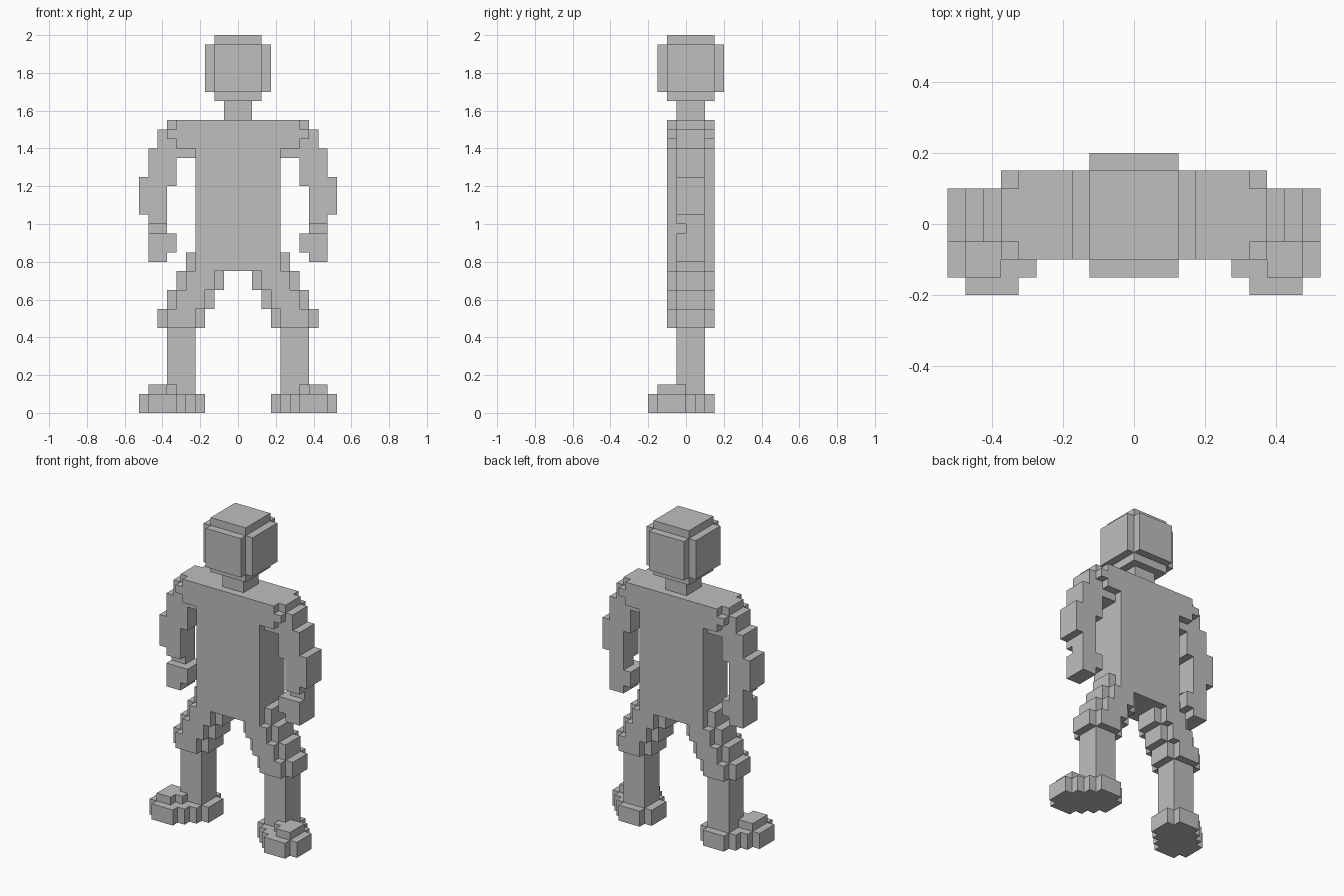
import bpy
import bmesh
from itertools import product
from mathutils import Vector

CELL = 0.05

cube = bpy.data.objects.get("Cube")
if cube:
    bpy.data.objects.remove(cube, do_unlink=True)

grey = bpy.data.materials.new("plain grey")
grey.use_nodes = True
COLOUR = (0.52, 0.52, 0.52, 1)
grey.diffuse_color = COLOUR
grey.node_tree.nodes["Principled BSDF"].inputs["Base Color"].default_value = COLOUR


def block(xs, ys, zs):
    """Cells of a solid block, from inclusive ranges on the grid."""
    return set(product(*(range(a, b + 1) for a, b in (xs, ys, zs))))


def disk(x, y, zs):
    """A round slice: a five-cell square without its corners."""
    return (block((x - 2, x + 2), (y - 1, y + 1), zs)
            | block((x - 1, x + 1), (y - 2, y + 2), zs))


def mirrored(cells):
    return {(-x, y, z) for x, y, z in cells}


WIDE, THIN = (-2, 2), (-1, 1)
parts = {}

# Head: a cube with all its edges stepped in
parts["head"] = (block((-2, 2), WIDE, (33, 39))
                 | block((-3, 3), WIDE, (34, 38))
                 | block((-2, 2), (-3, 3), (34, 38)))
parts["neck"] = block((-1, 1), THIN, (31, 32))
parts["torso"] = block((-4, 4), WIDE, (15, 30))

# Limbs on the left side
shoulder = (block((5, 6), WIDE, (28, 30)) | block((5, 7), WIDE, (29, 29))
            | block((5, 7), THIN, (27, 30)) | block((8, 8), THIN, (28, 29)))
arm = (block((7, 9), THIN, (24, 27)) | block((8, 10), THIN, (21, 24))
       | block((8, 9), THIN, (20, 20)))
hand = (block((8, 9), (0, 1), (19, 19)) | block((7, 9), THIN, (17, 18))
        | block((8, 9), THIN, (16, 16)))
thigh = set()
for step in range(4):
    low = 9 + 2 * step
    thigh |= disk(6 - step, 0, (low, low + 1))
shin = block((5, 7), THIN, (2, 8))
foot = block((8, 9), (-3, -1), (2, 2)) | block((7, 7), (-2, -2), (2, 2))
for step in range(3):
    foot |= disk(6 + step, -step, (0, 1))

limbs = dict(shoulder=shoulder, arm=arm, hand=hand,
             thigh=thigh, shin=shin, foot=foot)
for name, cells in limbs.items():
    parts["left_" + name] = cells
    parts["right_" + name] = mirrored(cells)

# Each cell belongs to the first part that claims it
filled = set()
for name in parts:
    parts[name] = parts[name] - filled
    filled |= parts[name]


def build(name, cells):
    """Make the outer skin of a part, with coplanar squares merged."""
    bm = bmesh.new()
    for cell in sorted(cells):
        centre = (Vector(cell) + Vector((0, 0.5, 0.5))) * CELL
        for axis, sign in product(range(3), (-1, 1)):
            normal = Vector((0, 0, 0))
            normal[axis] = sign
            if tuple(int(c + n) for c, n in zip(cell, normal)) in filled:
                continue
            u = Vector((0, 0, 0))
            u[(axis + 1) % 3] = 1
            v = normal.cross(u)
            corners = [normal - u - v, normal + u - v,
                       normal + u + v, normal - u + v]
            bm.faces.new([bm.verts.new(centre + c * CELL / 2) for c in corners])
    bmesh.ops.remove_doubles(bm, verts=bm.verts, dist=CELL / 50)
    bmesh.ops.dissolve_limit(bm, angle_limit=0.02, verts=bm.verts, edges=bm.edges)
    mesh = bpy.data.meshes.new(name)
    bm.to_mesh(mesh)
    bm.free()
    mesh.materials.append(grey)
    bpy.context.collection.objects.link(bpy.data.objects.new(name, mesh))


for name, cells in parts.items():
    build(name, cells)
